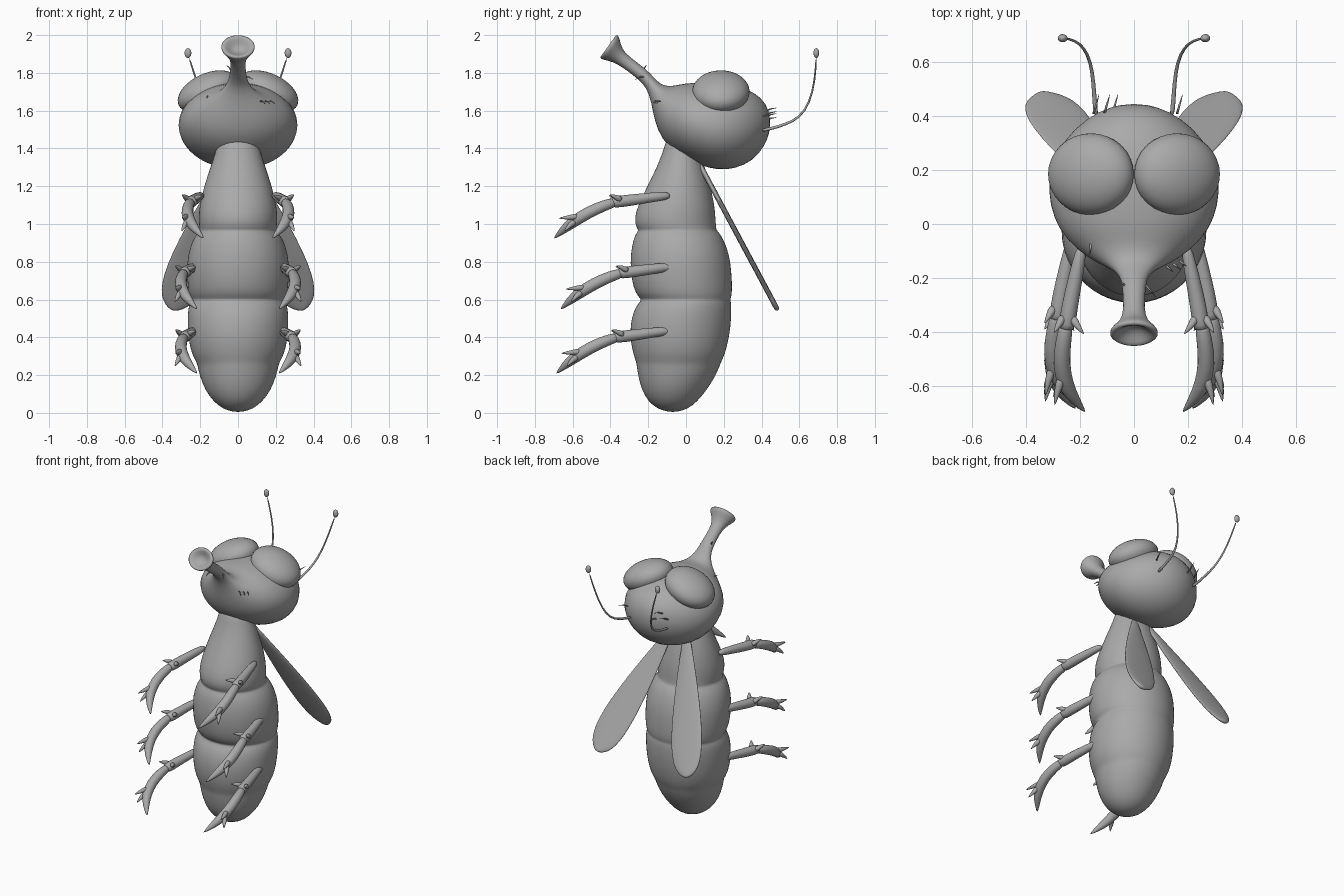
import bpy, bmesh, math
from mathutils import Vector, Matrix

grey = bpy.data.materials.new("plain grey")
grey.diffuse_color = (0.4, 0.4, 0.4, 1)


def finish(name, bm, subsurf=0):
    bmesh.ops.recalc_face_normals(bm, faces=bm.faces[:])
    me = bpy.data.meshes.new(name)
    bm.to_mesh(me)
    bm.free()
    me.materials.append(grey)
    me.polygons.foreach_set("use_smooth", [True] * len(me.polygons))
    ob = bpy.data.objects.new(name, me)
    bpy.context.collection.objects.link(ob)
    if subsurf:
        mod = ob.modifiers.new("smooth", 'SUBSURF')
        mod.levels = mod.render_levels = subsurf
    return ob


def loft(name, rings, sides=24, subsurf=1):
    """Skin elliptical rings given as (centre, half axis u, half axis v)."""
    bm = bmesh.new()
    loops = []
    for c, u, v in rings:
        loops.append([bm.verts.new(c + u * math.cos(a) + v * math.sin(a))
                      for a in (2 * math.pi * i / sides for i in range(sides))])
    for a, b in zip(loops, loops[1:]):
        for i in range(sides):
            j = (i + 1) % sides
            bm.faces.new((a[i], a[j], b[j], b[i]))
    bm.faces.new(loops[0])
    bm.faces.new(loops[-1])
    return finish(name, bm, subsurf)


def tube(name, pts, radii, sides=10, subsurf=1):
    pts = [Vector(p) for p in pts]
    rings = []
    for i, p in enumerate(pts):
        d = (pts[min(i + 1, len(pts) - 1)] - pts[max(i - 1, 0)]).normalized()
        ref = Vector((1, 0, 0)) if abs(d.x) < 0.8 else Vector((0, 0, 1))
        u = d.cross(ref).normalized()
        rings.append((p, u * radii[i], d.cross(u) * radii[i]))
    return loft(name, rings, sides, subsurf)


def ellipsoid(name, centre, radii, tilt=0):
    bm = bmesh.new()
    m = (Matrix.Translation(centre) @ Matrix.Rotation(tilt, 4, 'Y')
         @ Matrix.Diagonal((*radii, 1)))
    bmesh.ops.create_uvsphere(bm, u_segments=32, v_segments=20, radius=1, matrix=m)
    return finish(name, bm)


# Segmented body: z, front y, back y, half width
body = [(0.005, -0.09, -0.05, 0.02), (0.02, -0.15, 0.01, 0.08), (0.06, -0.2, 0.06, 0.13),
        (0.12, -0.235, 0.11, 0.175), (0.2, -0.255, 0.16, 0.205), (0.25, -0.262, 0.18, 0.215),
        (0.27, -0.265, 0.187, 0.222), (0.31, -0.28, 0.207, 0.245), (0.38, -0.295, 0.225, 0.262),
        (0.46, -0.297, 0.238, 0.268), (0.54, -0.28, 0.242, 0.267), (0.585, -0.25, 0.24, 0.257),
        (0.6, -0.235, 0.235, 0.245), (0.615, -0.255, 0.242, 0.257), (0.66, -0.28, 0.246, 0.267),
        (0.75, -0.295, 0.242, 0.272), (0.84, -0.295, 0.23, 0.267), (0.92, -0.28, 0.2, 0.24),
        (0.955, -0.262, 0.175, 0.212), (0.967, -0.252, 0.163, 0.202), (0.982, -0.265, 0.16, 0.206),
        (1.03, -0.275, 0.157, 0.209), (1.1, -0.255, 0.152, 0.205), (1.2, -0.205, 0.13, 0.18),
        (1.3, -0.155, 0.1, 0.147), (1.4, -0.115, 0.07, 0.112), (1.48, -0.1, 0.06, 0.1)]
loft("body", [(Vector((0, (f + b) / 2, z)), Vector((w, 0, 0)), Vector((0, (b - f) / 2, 0)))
              for z, f, b, w in body], 32)

# Head running into a trumpet snout: top y, top z, bottom y, bottom z, half width
head = [(0.447, 1.56, 0.445, 1.49, 0.04), (0.427, 1.64, 0.417, 1.41, 0.13),
        (0.36, 1.7, 0.35, 1.33, 0.225), (0.27, 1.735, 0.26, 1.292, 0.29),
        (0.17, 1.75, 0.17, 1.283, 0.32), (0.07, 1.75, 0.07, 1.31, 0.315),
        (-0.01, 1.745, -0.04, 1.365, 0.28), (-0.06, 1.732, -0.13, 1.445, 0.21),
        (-0.1, 1.73, -0.168, 1.55, 0.145), (-0.135, 1.74, -0.182, 1.64, 0.09),
        (-0.17, 1.775, -0.207, 1.72, 0.052), (-0.21, 1.82, -0.25, 1.765, 0.043),
        (-0.3, 1.885, -0.335, 1.83, 0.037), (-0.34, 1.925, -0.39, 1.86, 0.05),
        (-0.352, 1.985, -0.435, 1.868, 0.085), (-0.362, 2.004, -0.455, 1.877, 0.093),
        (-0.38, 1.995, -0.453, 1.892, 0.075), (-0.375, 1.965, -0.425, 1.895, 0.05),
        (-0.375, 1.935, -0.39, 1.91, 0.02)]
rings = []
for ty, tz, by, bz, w in head:
    top, bot = Vector((0, ty, tz)), Vector((0, by, bz))
    rings.append(((top + bot) / 2, Vector((w, 0, 0)), (top - bot) / 2))
loft("head_and_snout", rings, 32)

# Leg: thigh, curved shin and spurs, as seen on the +x side
thigh = [(0.195, -0.085, 1.15), (0.197, -0.1, 1.15), (0.215, -0.19, 1.14),
         (0.238, -0.3, 1.125), (0.25, -0.385, 1.115), (0.25, -0.395, 1.115)]
shin = [(0.248, -0.36, 1.12), (0.262, -0.43, 1.1), (0.272, -0.52, 1.06),
        (0.255, -0.6, 1.01), (0.22, -0.655, 0.965), (0.18, -0.7, 0.922)]
spurs = [[(0.235, -0.34, 1.125), (0.21, -0.38, 1.145), (0.185, -0.41, 1.15)],
         [(0.26, -0.34, 1.125), (0.28, -0.375, 1.145), (0.298, -0.405, 1.155)],
         [(0.265, -0.56, 1.04), (0.285, -0.62, 1.035), (0.295, -0.675, 1.03)],
         [(0.265, -0.58, 1.02), (0.285, -0.62, 0.99), (0.3, -0.645, 0.96)]]

for side, s in (("left", -1), ("right", 1)):
    def mir(pts, off=(0, 0, 0)):
        return [(s * (p[0] + off[0]), p[1] + off[1], p[2] + off[2]) for p in pts]

    for row, off in (("upper", (0, 0, 0)), ("middle", (0.035, 0.035, -0.375)),
                     ("lower", (0.035, 0.012, -0.715))):
        tag = f"{side}_{row}"
        tube(tag + "_thigh", mir(thigh, off), [0.01, 0.023, 0.028, 0.032, 0.034, 0.02])
        tube(tag + "_shin", mir(shin, off), [0.026, 0.031, 0.034, 0.033, 0.022, 0.003])
        for i, sp in enumerate(spurs):
            tube(f"{tag}_spur_{i}", mir(sp, off), [0.022, 0.014, 0.002], 8)

    # Eye tilted outwards
    ellipsoid(side + "_eye", (s * 0.16, 0.185, 1.7), (0.17, 0.152, 0.097), s * math.radians(25))

    # Antenna and its knob
    feeler = [(0.14, 0.4, 1.495), (0.146, 0.45, 1.505), (0.15, 0.52, 1.525), (0.16, 0.6, 1.56),
              (0.185, 0.655, 1.64), (0.22, 0.683, 1.76), (0.262, 0.69, 1.89)]
    tube(side + "_antenna", mir(feeler), [0.01, 0.009, 0.008, 0.007, 0.006, 0.005, 0.005], 8)
    ellipsoid(side + "_antenna_knob", (s * 0.265, 0.69, 1.905), (0.018, 0.015, 0.026))

    # Wing: flat tapered blade with a rounded tip
    root, tip = Vector((s * 0.05, 0.065, 1.33)), Vector((s * 0.345, 0.485, 0.545))
    axis = (tip - root).normalized()
    normal = Vector((0, 0.88, 0.475))
    normal = (normal - axis * normal.dot(axis)).normalized()
    across = normal.cross(axis)
    blade = [(0, 0.015), (0.1, 0.035), (0.25, 0.062), (0.45, 0.092), (0.65, 0.113),
             (0.8, 0.115), (0.9, 0.1), (0.96, 0.07), (0.99, 0.035), (1, 0.01)]
    loft(side + "_wing", [(root.lerp(tip, t), across * w, normal * min(0.014, w))
                          for t, w in blade], 16)

# Short bristles on the face and on the back of the head: base and tip
bristles = [((x, -0.07 - 0.3 * (0.16 + x), 1.675), (x - 0.005, -0.115 - 0.3 * (0.16 + x), 1.665))
            for x in (-0.16, -0.125, -0.095, -0.075)]
bristles += [((x, -0.165 + 0.4 * (x - 0.1), 1.65), (x + 0.025, -0.185 + 0.4 * (x - 0.1), 1.635))
             for x in (0.12, 0.145, 0.17)]
bristles += [((x, 0.41, z), (x + 0.02, 0.48, z + 0.025))
             for x, z in ((-0.15, 1.56), (-0.11, 1.59), (-0.08, 1.54), (0.16, 1.57))]
bristles += [((0.03, -0.21, 1.78), (0.08, -0.27, 1.765)), ((-0.03, -0.23, 1.8), (-0.06, -0.21, 1.84))]
for i, (a, b) in enumerate(bristles):
    a, b = Vector(a), Vector(b)
    mid = (a + b) / 2 + Vector((0, 0, 0.006))
    tube(f"bristle_{i}", [a, mid, b], [0.005, 0.004, 0.001], 6, 0)
